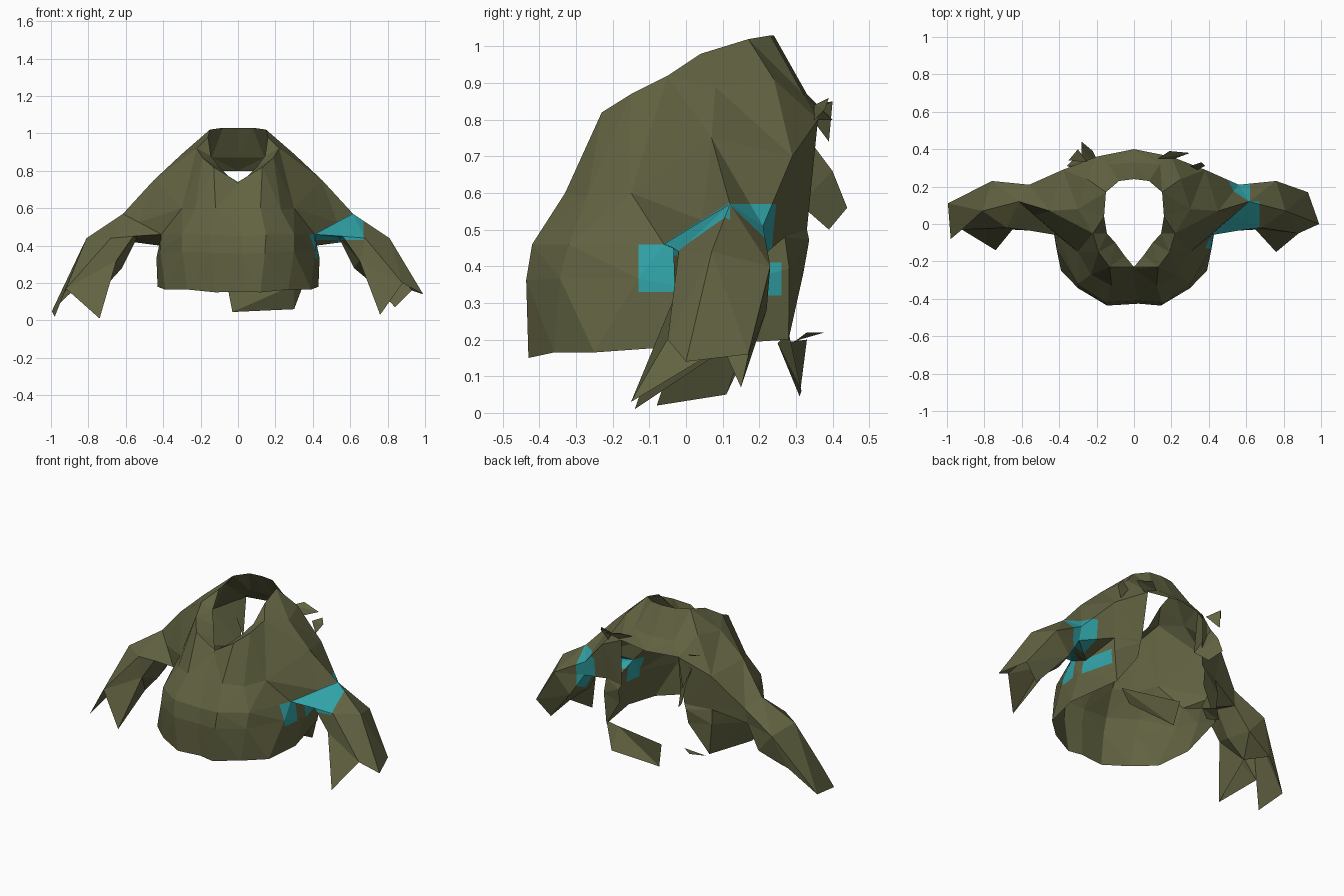
import bpy, bmesh
from mathutils import Vector

if "Cube" in bpy.data.objects:
    bpy.data.objects.remove(bpy.data.objects["Cube"])


def material(name, rgb):
    m = bpy.data.materials.new(name)
    m.diffuse_color = (*rgb, 1)
    m.use_nodes = True
    m.node_tree.nodes["Principled BSDF"].inputs["Base Color"].default_value = m.diffuse_color
    return m


OLIVE = material("olive cloth", (0.122, 0.125, 0.054))
TEAL = material("teal patch", (0.03, 0.36, 0.38))


def build(name, verts, faces, cuts=(), rule=None):
    """Flat shaded cloth; cuts are (point, normal) planes that bound the painted patch."""
    bm = bmesh.new()
    vs = [bm.verts.new(v) for v in verts]
    for f in faces:
        bm.faces.new([vs[i] for i in f])
    bmesh.ops.triangulate(bm, faces=bm.faces[:])
    for co, no in cuts:
        bmesh.ops.bisect_plane(bm, geom=bm.verts[:] + bm.edges[:] + bm.faces[:],
                               plane_co=co, plane_no=no, dist=1e-4)
    for f in bm.faces:
        f.smooth = False
        if rule and rule(f.calc_center_median()):
            f.material_index = 1
    me = bpy.data.meshes.new(name)
    bm.to_mesh(me)
    bm.free()
    me.materials.append(OLIVE)
    me.materials.append(TEAL)
    ob = bpy.data.objects.new(name, me)
    bpy.context.collection.objects.link(ob)
    return ob


# Torso: half rings from front centre to back centre, neck to hem
rim = [(0, -.23, .74), (.05, -.17, .77), (.10, -.10, .82), (.145, -.05, .88),
       (.16, .04, .98), (.15, .17, 1.02), (.08, .23, 1.03), (0, .24, 1.03)]
collar = [(0, -.24, .73), (.13, -.23, .82), (.19, -.15, .87), (.22, -.05, .92),
          (.30, .08, .89), (.25, .24, .91), (.14, .32, .87), (0, .33, .87)]
chest = [(0, -.31, .62), (.12, -.33, .60), (.23, -.27, .59), (.30, -.15, .60),
         (.45, .07, .75), (.38, .29, .70), (.20, .36, .80), (0, .40, .80)]
waist = [(.02, -.41, .45), (.15, -.42, .46), (.30, -.32, .46), (.41, -.06, .46),
         (.42, .08, .40), (.37, .27, .48), (.22, .33, .50), (0, .34, .53)]
hem = [(.03, -.42, .155), (.12, -.43, .15), (.27, -.36, .165), (.39, -.25, .165),
       (.43, -.04, .18), (.36, .28, .2), (.24, .32, .38), (0, .33, .42)]
belly = [tuple(Vector(w).lerp(Vector(h), .35) * 1.03) for w, h in zip(waist, hem)]


def mirror(p):
    return (-p[0], p[1], p[2])


levels = [h + [mirror(p) for p in h[-2:0:-1]]
          for h in (rim, collar, chest, waist, belly, hem)]
n = len(levels[0])
armholes = {3, 4, n - 4, n - 5}
open_back = {6, 7}
faces = [(l * n + j, l * n + (j + 1) % n, (l + 1) * n + (j + 1) % n, (l + 1) * n + j)
         for l in range(5) for j in range(n)
         if not (l == 2 and j in armholes) and not (l >= 2 and j in open_back)]


def torso_patch(c):
    front = -.13 < c.y < -.02 and .33 < c.z < .47
    back = .06 < c.y < .26 and .32 < c.z < .41
    return c.x > .28 and (front or back)


build("torso", sum(levels, []), faces,
      [((0, 0, z), (0, 0, 1)) for z in (.32, .33, .41)]
      + [((0, y, 0), (0, 1, 0)) for y in (-.13, -.02, .06, .26)], torso_patch)

# Sleeves: six sided tubes from the armhole to a torn cuff
armhole = [chest[3], chest[4], chest[5], waist[5], waist[4], waist[3]]
elbow = [(.53, .045, .525), (.615, .12, .57), (.56, .21, .51),
         (.57, .2, .42), (.54, .08, .44), (.56, -.035, .45)]
forearm = [(.68, -.02, .44), (.81, .07, .44), (.76, .23, .40),
           (.66, .22, .28), (.62, .08, .28), (.65, -.03, .32)]
cuff_right = [(.88, -.05, .20), (.99, 0, .14), (.93, .17, .16),
              (.84, .15, .07), (.74, .1, .18), (.76, -.15, .03)]
cuff_left = [(.92, -.03, .17), (.98, -.08, .02), (.995, .11, .05),
             (.84, .18, .20), (.72, .1, .17), (.74, -.14, .01)]


def sleeve_patch(c):
    under = c.z < .462 + .55 * (c.x - .41)
    front = .36 < c.x < .67 and c.y < .12 and under and c.z > .43
    back = .47 < c.x < .62 and c.y >= .12 and c.z < .57
    return front or back


for side, cuff in (("right", cuff_right), ("left", cuff_left)):
    verts = armhole + elbow + forearm + cuff
    faces = [(r * 6 + j, r * 6 + (j + 1) % 6, r * 6 + 6 + (j + 1) % 6, r * 6 + 6 + j)
             for r in range(3) for j in range(6)]
    if side == "left":
        verts = [mirror(v) for v in verts]
        faces = [f[::-1] for f in faces]
        build("left_sleeve", verts, faces)
    else:
        build("right_sleeve", verts, faces,
              [((x, 0, 0), (1, 0, 0)) for x in (.47, .62, .67)]
              + [((.41, 0, .462), (-.55, 0, 1)), ((0, .12, 0), (0, 1, 0)),
                 ((0, 0, .43), (0, 0, 1)), ((0, 0, .57), (0, 0, 1))], sleeve_patch)

# Loose flap hanging below the open back
build("back_flap", [(.36, .28, .22), (.30, .25, .19), (-.06, .33, .2),
                    (-.03, .31, .045), (.30, .315, .06)],
      [(0, 1, 4), (1, 2, 3, 4)])

# Torn strip hanging inside the open back
build("hanging_strip", [(-.18, .34, .82), (-.28, .34, .74), (-.28, .40, .66),
                        (-.28, .44, .56), (-.22, .39, .50), (-.18, .31, .57)],
      [(0, 1, 2, 5), (2, 3, 4, 5)])

# Torn scraps on the back
scraps = [
    [(-.25, .33, .82), (-.35, .34, .84), (-.30, .40, .85), (-.30, .39, .74)],
    [(.13, .35, .84), (.19, .39, .86), (.30, .38, .83), (.22, .35, .80)],
    [(.30, .31, .80), (.36, .33, .83), (.38, .31, .80), (.34, .29, .74)],
    [(-.22, .33, .22), (-.29, .38, .22), (-.36, .31, .20), (-.29, .29, .19)],
]
for i, s in enumerate(scraps):
    build("torn_scrap_%d" % (i + 1), s, [(0, 1, 2), (0, 2, 3)])
